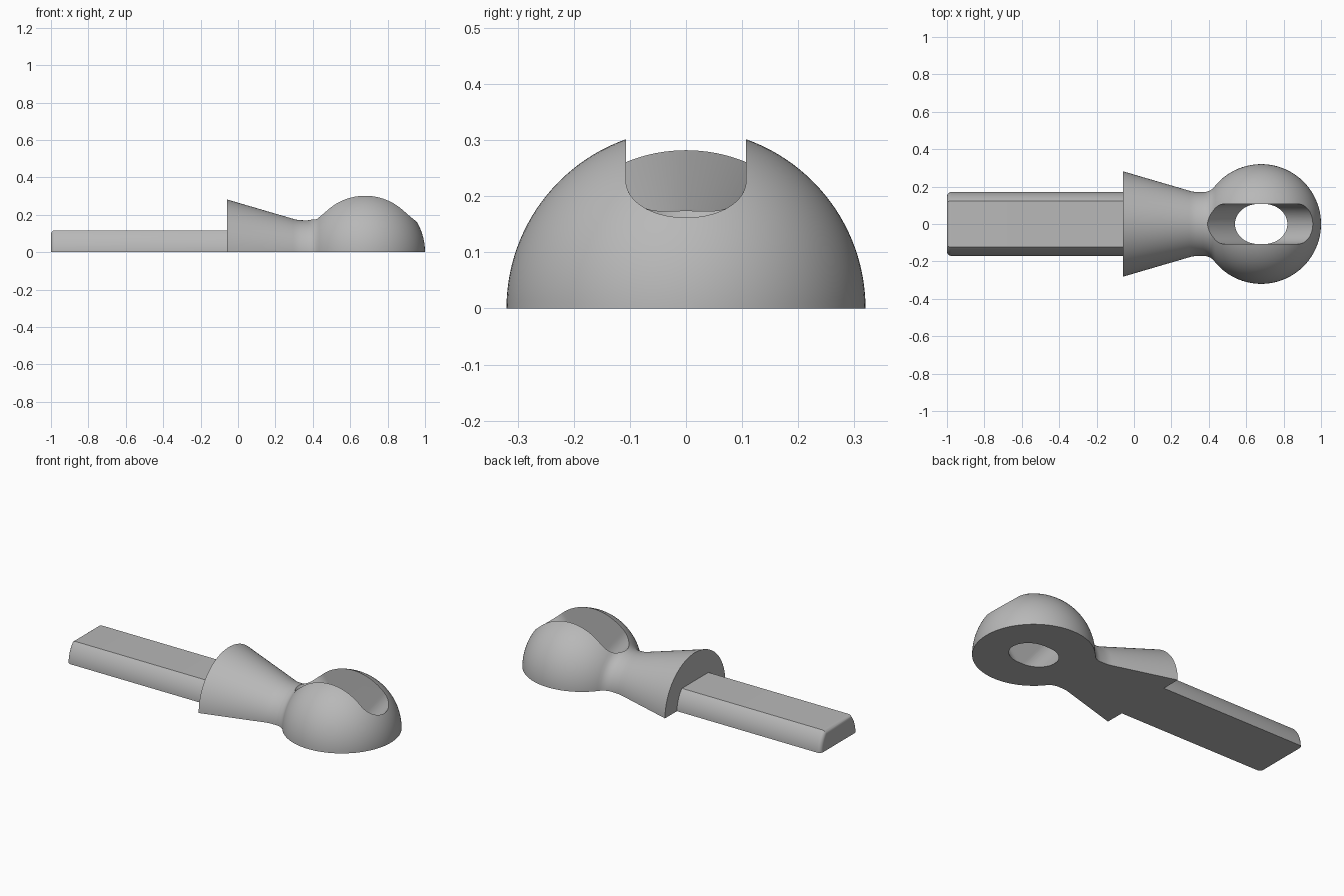
import bpy, bmesh
from math import sin, cos, pi, asin, radians

if "Cube" in bpy.data.objects:
    bpy.data.objects.remove(bpy.data.objects["Cube"], do_unlink=True)

grey = bpy.data.materials.new("plain_grey")
grey.use_nodes = True
grey.diffuse_color = (0.48, 0.48, 0.48, 1)
grey.node_tree.nodes["Principled BSDF"].inputs["Base Color"].default_value = (0.48, 0.48, 0.48, 1)


def make_object(name, bm):
    bmesh.ops.recalc_face_normals(bm, faces=bm.faces)
    mesh = bpy.data.meshes.new(name)
    bm.to_mesh(mesh)
    bm.free()
    obj = bpy.data.objects.new(name, mesh)
    bpy.context.collection.objects.link(obj)
    mesh.materials.append(grey)
    return obj


def activate(obj):
    bpy.ops.object.select_all(action='DESELECT')
    obj.select_set(True)
    bpy.context.view_layer.objects.active = obj


def loft(name, sections):
    """Bridge open half sections along x, then close both ends and the flat base."""
    bm = bmesh.new()
    rings = [[bm.verts.new(p) for p in s] for s in sections]
    for a, b in zip(rings, rings[1:]):
        for j in range(len(a) - 1):
            bm.faces.new((a[j], a[j + 1], b[j + 1], b[j]))
    bm.faces.new(rings[0])
    bm.faces.new(rings[-1])
    bm.faces.new([r[0] for r in rings] + [r[-1] for r in reversed(rings)])
    bmesh.ops.remove_doubles(bm, verts=bm.verts, dist=1e-5)
    return make_object(name, bm)


def half_circle(x, r, n=64):
    return [(x, r * cos(pi * j / n), r * sin(pi * j / n)) for j in range(n + 1)]


# Half-round body: flared collar, neck and ball
BALL_X, BALL_R = 0.68, 0.32
profile = [(-0.06, 0.282), (0.295, 0.178), (0.31, 0.174), (0.33, 0.171), (0.37, 0.17),
           (0.387, 0.172), (0.402, 0.177), (0.414, 0.184)]
start = radians(143)
for i in range(49):
    t = start * (1 - i / 48)
    profile.append((BALL_X + BALL_R * cos(t), BALL_R * sin(t)))
body = loft("ball_and_collar", [half_circle(x, r) for x, r in profile])

# Slotted eye: a tilted round hole fanned out towards both ends
SLOPE, HOLE_X, HOLE_Y = 0.84, 0.14, 0.107
LOW, HIGH = -0.02, 0.4
bm = bmesh.new()
for z, shift, a in ((LOW, 0, HOLE_X + SLOPE * LOW),
                    (HIGH, SLOPE * HIGH, HOLE_X), (HIGH, -SLOPE * HIGH, HOLE_X)):
    for j in range(64):
        t = 2 * pi * j / 64
        bm.verts.new((BALL_X + shift + a * cos(t), HOLE_Y * sin(t), z))
hull = bmesh.ops.convex_hull(bm, input=bm.verts)
inner = [v for v in bm.verts if not v.link_faces]
bmesh.ops.delete(bm, geom=inner, context='VERTS')
cutter = make_object("eye_cutter", bm)
cutter.hide_render = True

cut = body.modifiers.new("eye", 'BOOLEAN')
cut.operation = 'DIFFERENCE'
cut.solver = 'EXACT'
cut.object = cutter
activate(body)
bpy.ops.object.modifier_apply(modifier=cut.name)
bpy.data.objects.remove(cutter, do_unlink=True)


# Shank: round-sided bar with a flat top and a softened free end
def shank_section(x, inset, n=12):
    r, top = 0.17 - inset, 0.117 - inset
    limit = asin(top / r)
    side = [(r * cos(limit * j / n), r * sin(limit * j / n)) for j in range(n + 1)]
    return [(x, y, z) for y, z in side] + [(x, -y, z) for y, z in reversed(side)]


ROUND = 0.022
sections = []
for i in range(7):
    t = pi / 2 * i / 6
    sections.append(shank_section(-1 + ROUND * (1 - cos(t)), ROUND * (1 - sin(t))))
sections.append(shank_section(-0.06, 0))
shank = loft("shank", sections)

for obj in (body, shank):
    activate(obj)
    bpy.ops.object.shade_smooth_by_angle(angle=radians(28))
